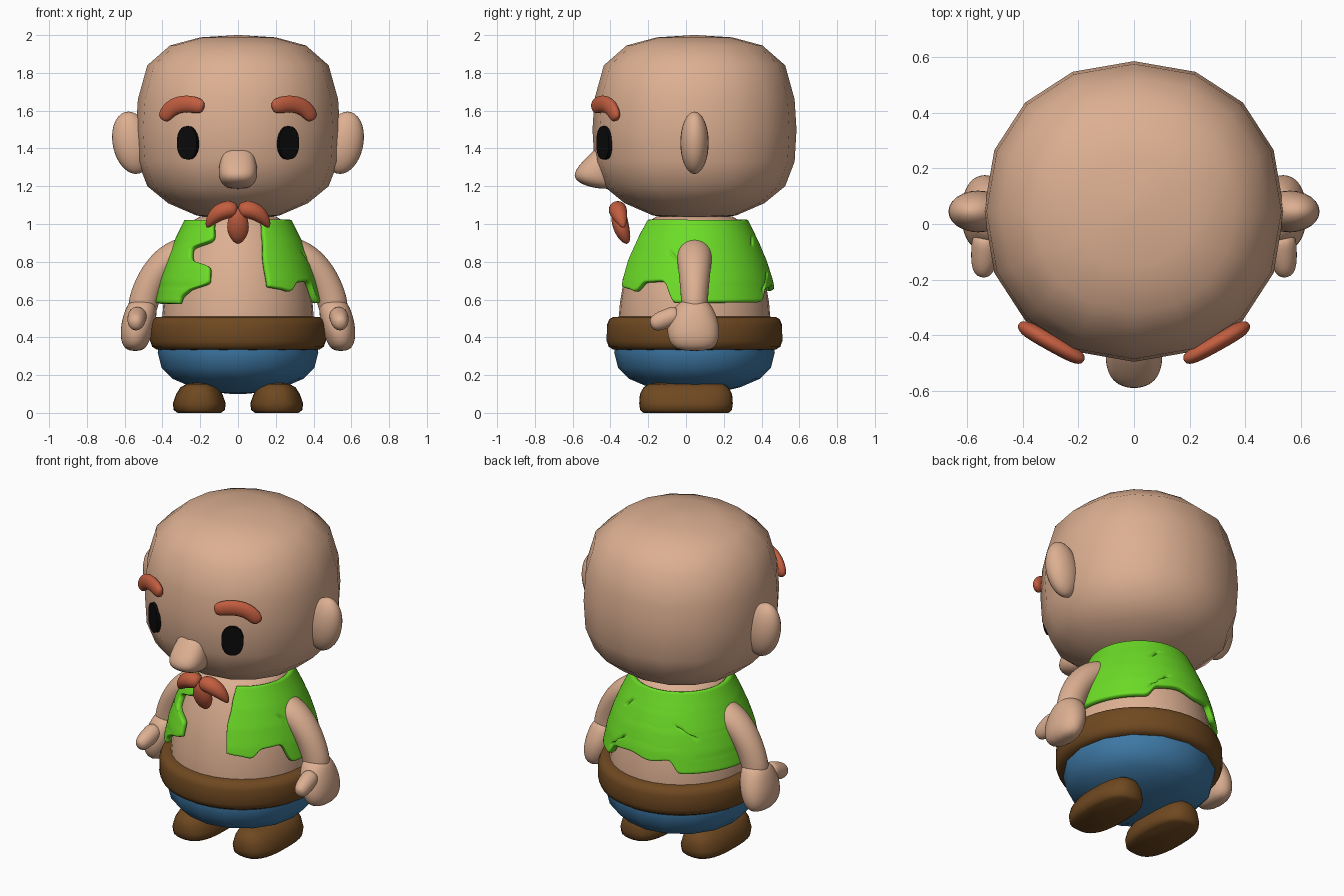
import bpy, bmesh, math
from mathutils import Vector

cube = bpy.data.objects.get("Cube")
if cube:
    bpy.data.objects.remove(cube)

CY = 0.045  # depth of the body axis
X, Y, Z = Vector((1, 0, 0)), Vector((0, 1, 0)), Vector((0, 0, 1))


def material(name, rgb):
    m = bpy.data.materials.new(name)
    m.use_nodes = True
    m.diffuse_color = (*rgb, 1)
    m.node_tree.nodes["Principled BSDF"].inputs["Base Color"].default_value = (*rgb, 1)
    return m


SKIN = material("skin", (0.72, 0.43, 0.285))
GREEN = material("green_cloth", (0.15, 0.72, 0.02))
BROWN = material("brown_leather", (0.16, 0.066, 0.015))
BLUE = material("blue_cloth", (0.048, 0.19, 0.38))
RED = material("red_hair", (0.54, 0.11, 0.05))
BLACK = material("black", (0.003, 0.003, 0.003))


def finish(name, bm, mat, soft=0, angle=50):
    """Turn a bmesh into a smooth shaded object."""
    bmesh.ops.recalc_face_normals(bm, faces=bm.faces)
    me = bpy.data.meshes.new(name)
    bm.to_mesh(me)
    bm.free()
    me.materials.append(mat)
    ob = bpy.data.objects.new(name, me)
    bpy.context.collection.objects.link(ob)
    bpy.ops.object.select_all(action='DESELECT')
    ob.select_set(True)
    bpy.context.view_layer.objects.active = ob
    if soft:
        bpy.ops.object.shade_smooth()
        ob.modifiers.new("soft", 'SUBSURF').levels = soft
        ob.modifiers["soft"].render_levels = soft
    else:
        bpy.ops.object.shade_smooth_by_angle(angle=math.radians(angle))
    return ob


def sweep(name, path, mat, ref=X, level=False, sides=12, power=2, soft=0, side=1, angle=50):
    """Loft rings (x, y, z, radius along ref, other radius) along a path."""
    bm = bmesh.new()
    pts = [Vector(p[:3]) for p in path]
    grow = 6 / (4 + 2 * math.cos(math.tau / sides)) if soft else 1
    rings = []
    for i, p in enumerate(path):
        t = Z if level else (pts[min(i + 1, len(pts) - 1)] - pts[max(i - 1, 0)]).normalized()
        a = (ref - t * ref.dot(t)).normalized()
        b = t.cross(a)
        ring = []
        for k in range(sides):
            c, s = math.cos(math.tau * k / sides), math.sin(math.tau * k / sides)
            c = math.copysign(abs(c) ** (2 / power), c)
            s = math.copysign(abs(s) ** (2 / power), s)
            v = pts[i] + (a * c * p[3] + b * s * p[4]) * grow
            ring.append(bm.verts.new((v.x * side, v.y, v.z)))
        rings.append(ring)
    for r0, r1 in zip(rings, rings[1:]):
        for k in range(sides):
            j = (k + 1) % sides
            bm.faces.new((r0[k], r0[j], r1[j], r1[k]))
    bm.faces.new(rings[0])
    bm.faces.new(rings[-1])
    return finish(name, bm, mat, soft, angle)


def pair(name, path, mat, **options):
    for label, side in (("left_", 1), ("right_", -1)):
        sweep(label + name, path, mat, side=side, **options)


def lathe(name, profile, mat, **options):
    return sweep(name, [(0, CY, z, r, r) for r, z in profile], mat, level=True, **options)


def interp(table, x):
    """Smooth-stepped lookup in a table of (x, value)."""
    if x <= table[0][0]:
        return table[0][1]
    for (x0, v0), (x1, v1) in zip(table, table[1:]):
        if x <= x1:
            f = (x - x0) / (x1 - x0)
            return v0 + (v1 - v0) * f * f * (3 - 2 * f)
    return table[-1][1]


# Head
lathe("head", [(0.01, 2), (0.2, 1.988), (0.36, 1.945), (0.48, 1.84), (0.53, 1.66), (0.54, 1.5),
               (0.53, 1.33), (0.48, 1.2), (0.37, 1.11), (0.22, 1.045), (0.03, 1.02)],
      SKIN, sides=16, power=2.15)

# Ears
for label, side in (("left_ear", 1), ("right_ear", -1)):
    bm = bmesh.new()
    bmesh.ops.create_uvsphere(bm, u_segments=24, v_segments=16, radius=1)
    for v in bm.verts:
        lean = 0.02 * v.co.z
        v.co = (side * (0.56 + lean + 0.105 * v.co.x), CY + 0.075 * v.co.y, 1.43 + 0.165 * v.co.z)
    finish(label, bm, SKIN)

# Nose: wedge that juts out towards the bottom
nose = [(1.425, 0.065, -0.45), (1.35, 0.092, -0.53), (1.265, 0.106, -0.605),
        (1.215, 0.09, -0.57), (1.185, 0.05, -0.47)]
sweep("nose", [(0, (f - 0.36) / 2, z, w, (-0.36 - f) / 2) for z, w, f in nose],
      SKIN, level=True, power=2.4, soft=2)

# Eyes: thin oval plates lying on the face
for label, side in (("left_eye", 1), ("right_eye", -1)):
    turn = math.radians(32)
    out = Vector((math.sin(turn), -math.cos(turn), 0))
    mid = Vector((0.265, -0.432, 1.43))
    sweep(label, [(*(mid + out * d), 0.088, 0.062) for d in (-0.015, 0.012)],
          BLACK, ref=Z, sides=24, power=2.3, side=side)

# Eyebrows
pair("eyebrow", [(0.4, -0.368, 1.55, 0.015, 0.022), (0.388, -0.375, 1.575, 0.028, 0.042),
                 (0.345, -0.4, 1.625, 0.03, 0.046), (0.27, -0.442, 1.64, 0.03, 0.046),
                 (0.205, -0.478, 1.625, 0.028, 0.043), (0.18, -0.49, 1.617, 0.015, 0.024)],
     RED, ref=Vector((0.5, -0.87, 0)), soft=2)

# Moustache wings and the chin tuft
pair("moustache", [(0, -0.36, 1.07, 0.035, 0.035), (0.05, -0.365, 1.082, 0.05, 0.05),
                   (0.11, -0.355, 1.058, 0.045, 0.046), (0.148, -0.34, 1.015, 0.03, 0.028),
                   (0.165, -0.33, 0.98, 0.008, 0.008)], RED, ref=Y, soft=2)
sweep("chin_tuft", [(0, -0.36, 1.09, 0.03, 0.03), (0, -0.355, 1.03, 0.045, 0.052),
                    (0, -0.34, 0.97, 0.042, 0.062), (0, -0.32, 0.92, 0.03, 0.038),
                    (0, -0.308, 0.895, 0.008, 0.01)], RED, ref=Y, soft=2)

# Torso, trousers and belt
lathe("torso", [(0.2, 1.04), (0.243, 1.015), (0.28, 0.95), (0.305, 0.9), (0.345, 0.8),
                (0.375, 0.7), (0.395, 0.58), (0.405, 0.45), (0.4, 0.4)], SKIN, sides=32)
lathe("trousers", [(0.42, 0.4), (0.425, 0.32), (0.405, 0.24), (0.345, 0.18), (0.24, 0.135),
                   (0.12, 0.108), (0.03, 0.1)], BLUE, sides=16)
lathe("belt", [(0.38, 0.51), (0.43, 0.508), (0.452, 0.495), (0.464, 0.465), (0.465, 0.38),
               (0.454, 0.35), (0.43, 0.335), (0.38, 0.332)], BROWN, sides=40)

# Ragged open vest: angles run in degrees from the front towards the left side
vest_radius = [(0.58, 0.422), (0.7, 0.398), (0.8, 0.366), (0.9, 0.324), (0.96, 0.294), (1.02, 0.265)]
left_edge = [(0.66, 22), (0.8, 21), (0.93, 24), (1.02, 27)]
right_edge = [(0.575, 46), (0.61, 45), (0.65, 38), (0.685, 21), (0.77, 22), (0.81, 42),
              (0.87, 45), (0.915, 23), (1.02, 27)]
hem = [(22, 0.665), (32, 0.655), (42, 0.64), (50, 0.69), (67, 0.695), (75, 0.58), (146, 0.585),
       (153, 0.655), (172, 0.67), (190, 0.645), (206, 0.66), (213, 0.585), (314, 0.575)]


def radius_at(z):
    for (z0, r0), (z1, r1) in zip(vest_radius, vest_radius[1:]):
        if z <= z1:
            return r0 + (r1 - r0) * (z - z0) / (z1 - z0)
    return vest_radius[-1][1]


bm = bmesh.new()
COLS, ROWS, TOP = 100, 28, 1.02
grid = []
for j in range(ROWS + 1):
    t = j / ROWS
    start = interp(left_edge, TOP + (hem[0][1] - TOP) * t)
    end = 360 - interp(right_edge, TOP + (hem[-1][1] - TOP) * t)
    row = []
    for i in range(COLS + 1):
        u = i / COLS
        z = TOP + (interp(hem, 22 + 292 * u) - TOP) * t
        phi = math.radians(start + (end - start) * u)
        r = radius_at(z)
        row.append(bm.verts.new((r * math.sin(phi), CY - r * math.cos(phi), z)))
    grid.append(row)
for r0, r1 in zip(grid, grid[1:]):
    for i in range(COLS):
        bm.faces.new((r0[i], r1[i], r1[i + 1], r0[i + 1]))
vest = finish("vest", bm, GREEN, soft=1)
thick = vest.modifiers.new("thickness", 'SOLIDIFY')
thick.thickness = 0.035
thick.offset = 0
vest.modifiers.move(1, 0)

# Arms, hands and thumbs
pair("arm", [(0.2, CY, 0.85, 0.08, 0.07), (0.3, CY, 0.852, 0.095, 0.085),
             (0.385, CY, 0.8, 0.09, 0.082), (0.455, CY, 0.71, 0.08, 0.08),
             (0.5, CY, 0.6, 0.07, 0.08), (0.515, CY, 0.5, 0.07, 0.075)], SKIN, ref=Y, soft=2)
pair("hand", [(0.505, CY, 0.6, 0.055, 0.06), (0.51, 0.04, 0.565, 0.082, 0.1),
              (0.528, 0.038, 0.47, 0.092, 0.14), (0.545, 0.04, 0.38, 0.078, 0.135),
              (0.545, CY, 0.325, 0.045, 0.09)], SKIN, level=True, power=2.2, soft=2)
pair("thumb", [(0.53, -0.03, 0.525, 0.05, 0.05), (0.535, -0.09, 0.505, 0.05, 0.05),
               (0.54, -0.15, 0.48, 0.046, 0.05), (0.545, -0.19, 0.465, 0.025, 0.028)],
     SKIN, ref=X, soft=2)

# Shoes
shoe = [(0, 0.115, 0.225), (0.015, 0.135, 0.243), (0.05, 0.14, 0.248), (0.1, 0.122, 0.244),
        (0.135, 0.1, 0.225), (0.152, 0.07, 0.2), (0.16, 0.03, 0.15)]
pair("shoe", [(0.205, 0, z, w, d) for z, w, d in shoe], BROWN,
     level=True, sides=28, power=2.6)
